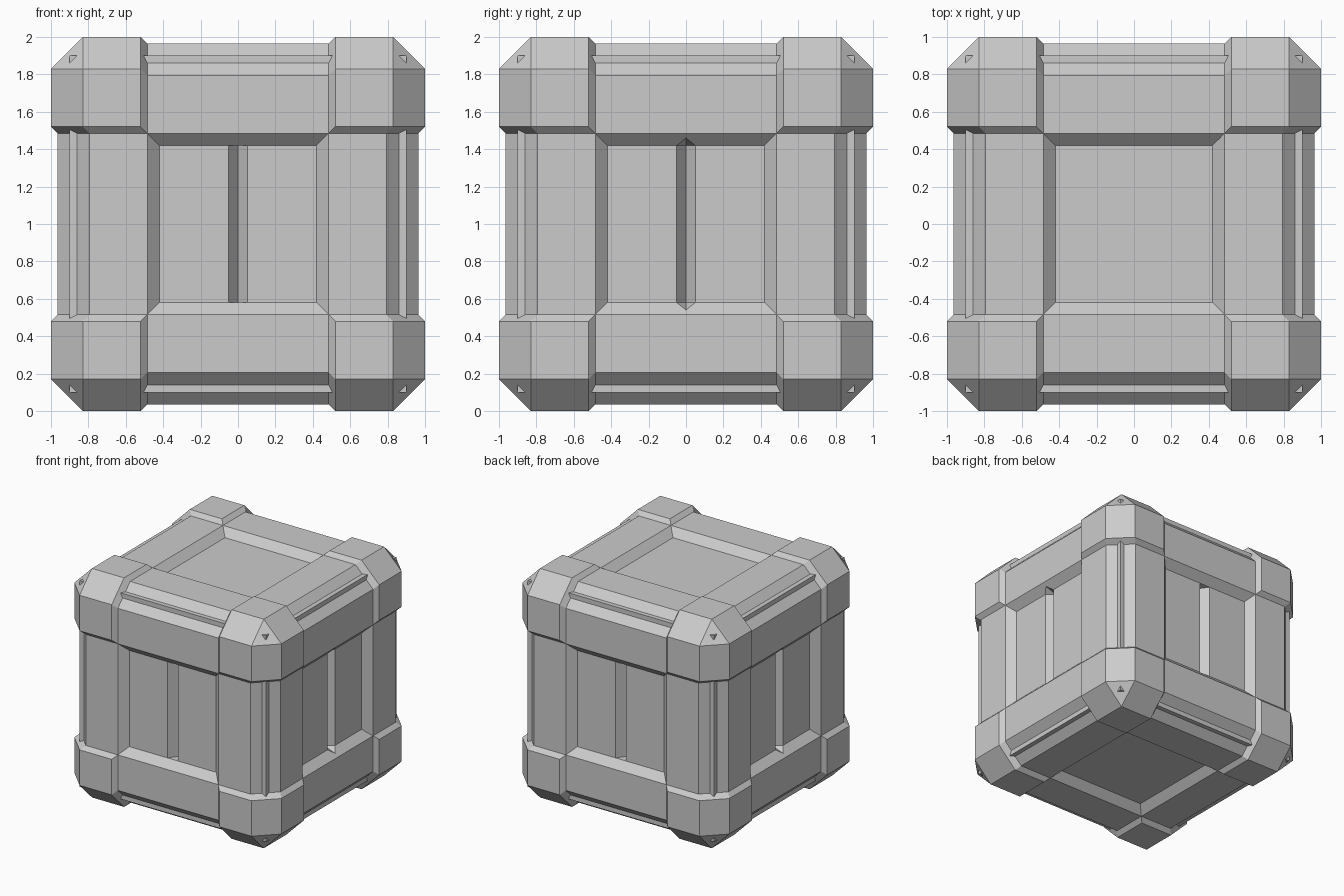
import bpy, bmesh, math
from itertools import permutations, product
from mathutils import Vector, Matrix

if "Cube" in bpy.data.objects:
    bpy.data.objects.remove(bpy.data.objects["Cube"])

CENTRE = Vector((0, 0, 1))
CORNER, FRAME, PANEL = 1.0, 0.965, 0.90      # face levels, measured from the cube centre
CHAMFER = 0.17


def hull_object(name, point_sets):
    """One object made of a flat-faced convex solid per point set."""
    total = bmesh.new()
    for pts in point_sets:
        bm = bmesh.new()
        for p in pts:
            bm.verts.new(p)
        bmesh.ops.convex_hull(bm, input=bm.verts[:])
        loose = [v for v in bm.verts if not v.link_faces]
        bmesh.ops.delete(bm, geom=loose, context='VERTS')
        bmesh.ops.dissolve_limit(bm, angle_limit=math.radians(1),
                                 verts=bm.verts[:], edges=bm.edges[:])
        bmesh.ops.recalc_face_normals(bm, faces=bm.faces[:])
        part = bpy.data.meshes.new("part")
        bm.to_mesh(part)
        bm.free()
        total.from_mesh(part)
        bpy.data.meshes.remove(part)
    mesh = bpy.data.meshes.new(name)
    total.to_mesh(mesh)
    total.free()
    obj = bpy.data.objects.new(name, mesh)
    obj.location = CENTRE
    bpy.context.collection.objects.link(obj)
    return obj


# V-groove cutters for the four side panels (left/right ones run into the frame slope)
grooves = []
for k in range(4):
    tip = 0.46 if k % 2 else 0.42
    rot = Matrix.Rotation(k * math.pi / 2, 3, 'Z')
    pts = []
    for s in (-1, 1):
        pts += [(-0.05, -PANEL, s * 0.42), (0.05, -PANEL, s * 0.42),
                (0, -PANEL + 0.07, s * 0.42), (0, -PANEL - 0.04, s * tip)]
    grooves.append([rot @ Vector(p) for p in pts])
cutter = hull_object("groove_cutter", grooves)
cutter.hide_render = True
cutter.hide_viewport = False
cutter.display_type = 'WIRE'


def cut_grooves(obj):
    mod = obj.modifiers.new("grooves", 'BOOLEAN')
    mod.operation = 'DIFFERENCE'
    mod.solver = 'EXACT'
    mod.object = cutter


# Recessed panels: the inner core
core = hull_object("panel_core", [list(product((-PANEL, PANEL), repeat=3))])
cut_grooves(core)

# Frame bars along the twelve edges, with sloped inner sides
section = [(0.42, 0.42), (0.42, PANEL), (PANEL, 0.42), (0.485, FRAME), (FRAME, 0.485),
           (FRAME - CHAMFER, FRAME), (FRAME, FRAME - CHAMFER)]
for axis in range(3):
    for sa, sb in product((-1, 1), repeat=2):
        pts = []
        for a, b in section:
            for end in (-0.5, 0.5):
                p = [sa * a, sb * b]
                p.insert(axis, end)
                pts.append(p)
        bar = hull_object("frame_bar_" + "xyz"[axis], [pts])
        if axis == 1:
            cut_grooves(bar)

# Raised corner caps
seeds = [(0.52, 0.52, CORNER), (0.52, CORNER - CHAMFER, CORNER),
         (CORNER - CHAMFER, CORNER - CHAMFER, CORNER),
         (0.485, 0.485, FRAME), (0.485, FRAME - CHAMFER, FRAME), (0.485, 0.485, 0.485)]
cap_points = {p for seed in seeds for p in permutations(seed)}
for sx, sy, sz in product((-1, 1), repeat=3):
    hull_object("corner_cap", [[(sx * x, sy * y, sz * z) for x, y, z in sorted(cap_points)]])
